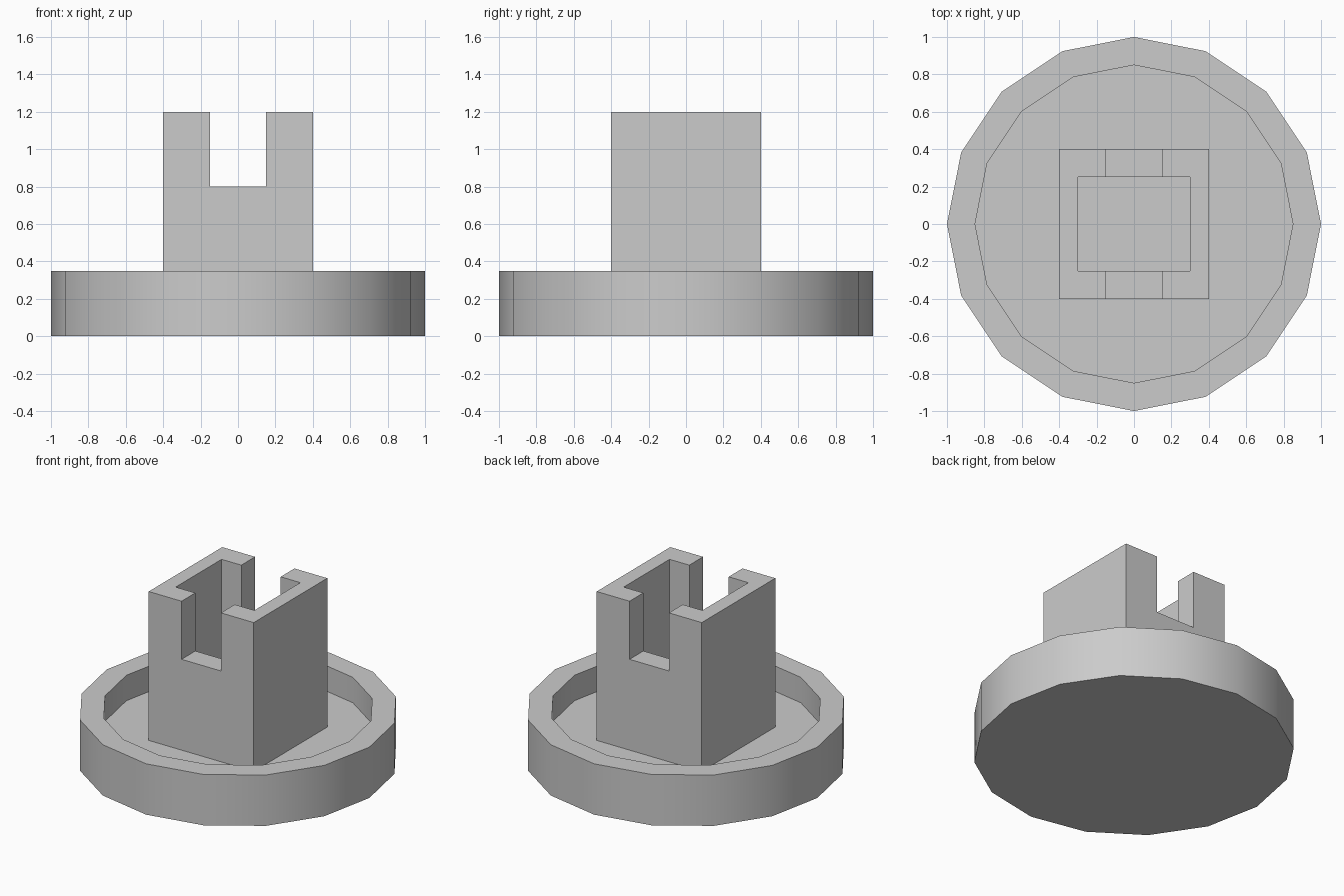
import bpy
import bmesh
from math import cos, sin, pi, radians

default = bpy.data.objects.get("Cube")
if default:
    bpy.data.objects.remove(default, do_unlink=True)

SIDES = 16
RIM_Z, FLOOR_Z, SILL_Z, TOP_Z = 0.35, 0.175, 0.8, 1.2

grey = bpy.data.materials.new("plain grey")
grey.use_nodes = True
colour = (0.6, 0.6, 0.6, 1)
grey.diffuse_color = colour
grey.node_tree.nodes["Principled BSDF"].inputs["Base Color"].default_value = colour


def finish(name, bm):
    bmesh.ops.recalc_face_normals(bm, faces=bm.faces)
    mesh = bpy.data.meshes.new(name)
    bm.to_mesh(mesh)
    bm.free()
    mesh.materials.append(grey)
    obj = bpy.data.objects.new(name, mesh)
    bpy.context.collection.objects.link(obj)
    return obj


def ring(bm, radius, z):
    angles = [2 * pi * i / SIDES for i in range(SIDES)]
    return [bm.verts.new((radius * cos(a), radius * sin(a), z)) for a in angles]


# Round dish: a lathed profile with a raised rim
bm = bmesh.new()
profile = [(1, 0), (1, RIM_Z), (0.85, RIM_Z), (0.85, FLOOR_Z)]
rings = [ring(bm, r, z) for r, z in profile]
for a, b in zip(rings, rings[1:]):
    for i in range(SIDES):
        j = (i + 1) % SIDES
        bm.faces.new((a[i], a[j], b[j], b[i]))
bm.faces.new(rings[0])
bm.faces.new(rings[-1])
dish = finish("dish", bm)
bpy.ops.object.select_all(action="DESELECT")
dish.select_set(True)
bpy.context.view_layer.objects.active = dish
bpy.ops.object.shade_smooth_by_angle(angle=radians(30))


def extrude_plan(name, outline, z0, z1):
    """Upright prism from a plan outline."""
    bm = bmesh.new()
    face = bm.faces.new([bm.verts.new((x, y, z0)) for x, y in outline])
    top = bmesh.ops.extrude_face_region(bm, geom=[face], use_keep_orig=True)["geom"]
    verts = [v for v in top if isinstance(v, bmesh.types.BMVert)]
    bmesh.ops.translate(bm, verts=verts, vec=(0, 0, z1 - z0))
    return finish(name, bm)


# Tower: two C-shaped side walls, joined by low sills under the slots
OUT, IN_X, IN_Y, SLOT = 0.4, 0.3, 0.25, 0.15
half = [(SLOT, -OUT), (OUT, -OUT), (OUT, OUT), (SLOT, OUT),
        (SLOT, IN_Y), (IN_X, IN_Y), (IN_X, -IN_Y), (SLOT, -IN_Y)]
for name, side in (("left", 1), ("right", -1)):
    extrude_plan(name + "_tower_wall", [(side * x, y) for x, y in half], FLOOR_Z, TOP_Z)
for name, side in (("front", -1), ("back", 1)):
    sill = [(-SLOT, side * IN_Y), (SLOT, side * IN_Y), (SLOT, side * OUT), (-SLOT, side * OUT)]
    extrude_plan(name + "_slot_sill", sill, FLOOR_Z, SILL_Z)
